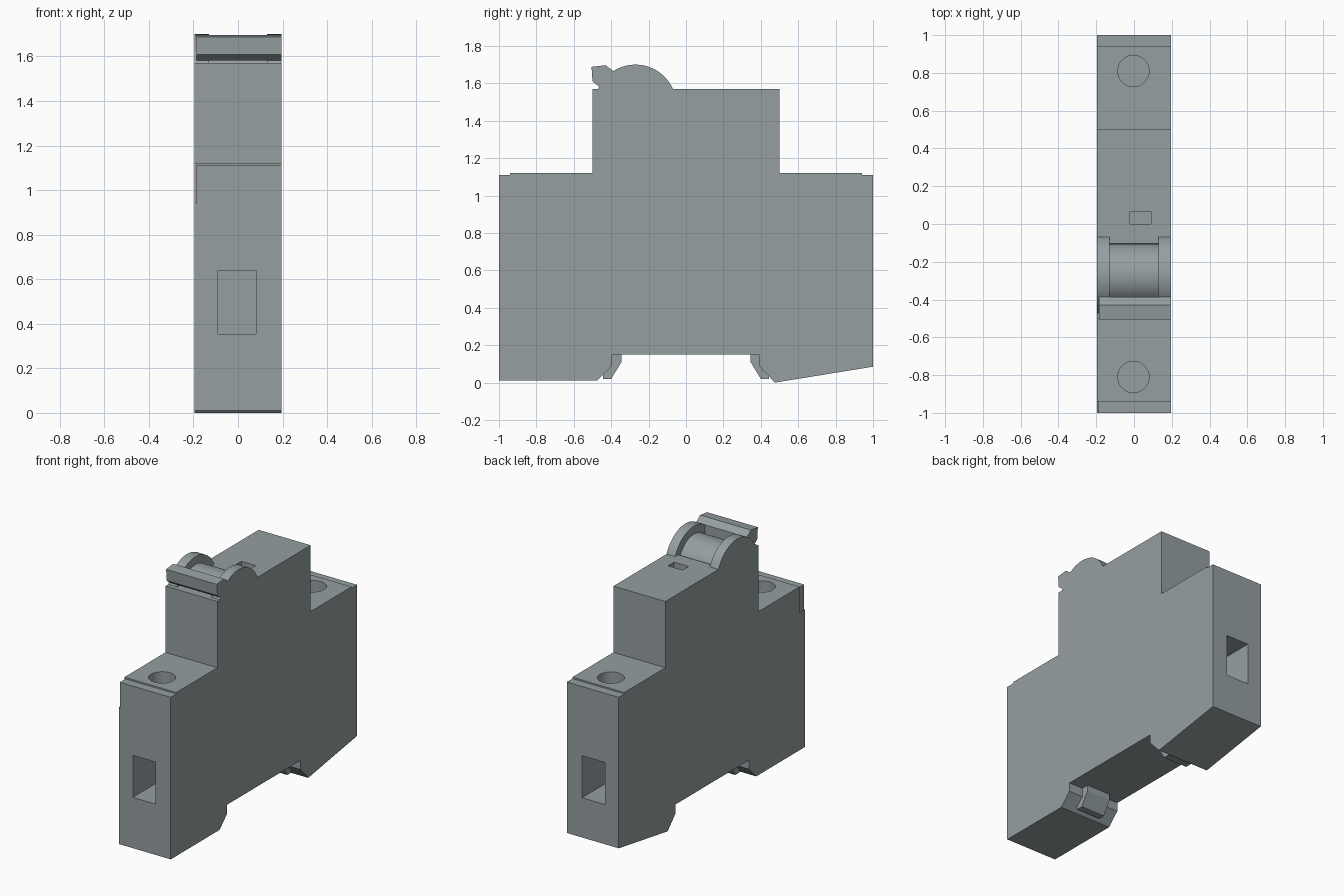
import bpy, bmesh, math

if "Cube" in bpy.data.objects:
    bpy.data.objects.remove(bpy.data.objects["Cube"])

grey = bpy.data.materials.new("warm grey plastic")
grey.diffuse_color = (0.30, 0.345, 0.355, 1)
grey.use_nodes = True
grey.node_tree.nodes["Principled BSDF"].inputs["Base Color"].default_value = grey.diffuse_color
W = 0.195  # half width


def prism(name, profile, x0, x1):
    """Extrude a (y, z) side profile from x0 to x1."""
    bm = bmesh.new()
    face = bm.faces.new([bm.verts.new((x0, y, z)) for y, z in profile])
    ext = bmesh.ops.extrude_face_region(bm, geom=[face])
    moved = [v for v in ext["geom"] if isinstance(v, bmesh.types.BMVert)]
    bmesh.ops.translate(bm, vec=(x1 - x0, 0, 0), verts=moved)
    bmesh.ops.recalc_face_normals(bm, faces=bm.faces)
    mesh = bpy.data.meshes.new(name)
    bm.to_mesh(mesh)
    bm.free()
    mesh.materials.append(grey)
    ob = bpy.data.objects.new(name, mesh)
    bpy.context.collection.objects.link(ob)
    return ob


def box(name, x0, x1, y0, y1, z0, z1):
    return prism(name, [(y0, z0), (y1, z0), (y1, z1), (y0, z1)], x0, x1)


def arc(cy, cz, r, a0, a1, n):
    return [(cy + r * math.cos(a0 + (a1 - a0) * i / n),
             cz + r * math.sin(a0 + (a1 - a0) * i / n)) for i in range(n + 1)]


def select(ob):
    bpy.ops.object.select_all(action='DESELECT')
    ob.select_set(True)
    bpy.context.view_layer.objects.active = ob


def cut(ob, cutter):
    mod = ob.modifiers.new("cut", 'BOOLEAN')
    mod.operation, mod.solver, mod.object = 'DIFFERENCE', 'EXACT', cutter
    select(ob)
    bpy.ops.object.modifier_apply(modifier=mod.name)
    bpy.data.objects.remove(cutter)


def smooth(ob):
    select(ob)
    bpy.ops.object.shade_smooth_by_angle(angle=math.radians(30))


# Stepped housing with the rail recess underneath
housing = prism("housing", [
    (-1, 0.01), (-0.475, 0.01), (-0.395, 0.09), (-0.395, 0.15), (0.39, 0.15),
    (0.39, 0.09), (0.475, 0.0), (1, 0.085), (1, 1.11), (0.94, 1.11), (0.94, 1.12),
    (0.5, 1.12), (0.5, 1.57), (-0.5, 1.57), (-0.5, 1.12), (-0.94, 1.12),
    (-0.94, 1.11), (-1, 1.11)], -W, W)

# Wire entries and screw holes at both ends
for s in (-1, 1):
    y0, y1 = sorted((s * 0.70, s * 1.05))
    cut(housing, box("entry_cutter", -0.09, 0.08, y0, y1, 0.355, 0.64))
    bpy.ops.mesh.primitive_cylinder_add(vertices=40, radius=0.083, depth=0.5,
                                        location=(-0.003, s * 0.81, 1.07))
    hole = bpy.context.object
    hole.data.materials.append(grey)
    cut(housing, hole)

# Indicator slot, corner notch and round pocket for the switch
cut(housing, box("slot_cutter", -0.02, 0.09, 0.0, 0.065, 1.53, 1.65))
cut(housing, box("notch_cutter", -0.25, -0.188, -1.05, -0.94, 0.94, 1.2))
CY, CZ = -0.27, 1.481
cut(housing, prism("pocket_cutter", arc(CY, CZ, 0.19, 0, 2 * math.pi, 64)[:-1], -0.13, 0.13))
smooth(housing)

# Switch drum
smooth(prism("switch_drum", arc(CY, CZ, 0.165, 0, 2 * math.pi, 64)[:-1], -0.13, 0.13))

# Round cheeks either side of the drum
R = 0.219
a = math.asin((1.57 - CZ) / R)
for name, x0, x1 in (("left_cheek", -W, -0.13), ("right_cheek", 0.13, W)):
    smooth(prism(name, arc(CY, CZ, R, a, math.pi - a, 32), x0, x1))

# Lever handle
prism("lever_handle", [
    (-0.387, 1.60), (-0.387, 1.665), (-0.43, 1.697), (-0.505, 1.688),
    (-0.50, 1.61), (-0.465, 1.583)], -0.186, W)

# Rail clips under the housing
for name, s in (("front_clip", -1), ("back_clip", 1)):
    prism(name, [(s * y, z) for y, z in (
        (0.40, 0.15), (0.345, 0.15), (0.345, 0.11), (0.40, 0.02),
        (0.445, 0.02), (0.445, 0.05), (0.40, 0.09))], -0.09, 0.09)
